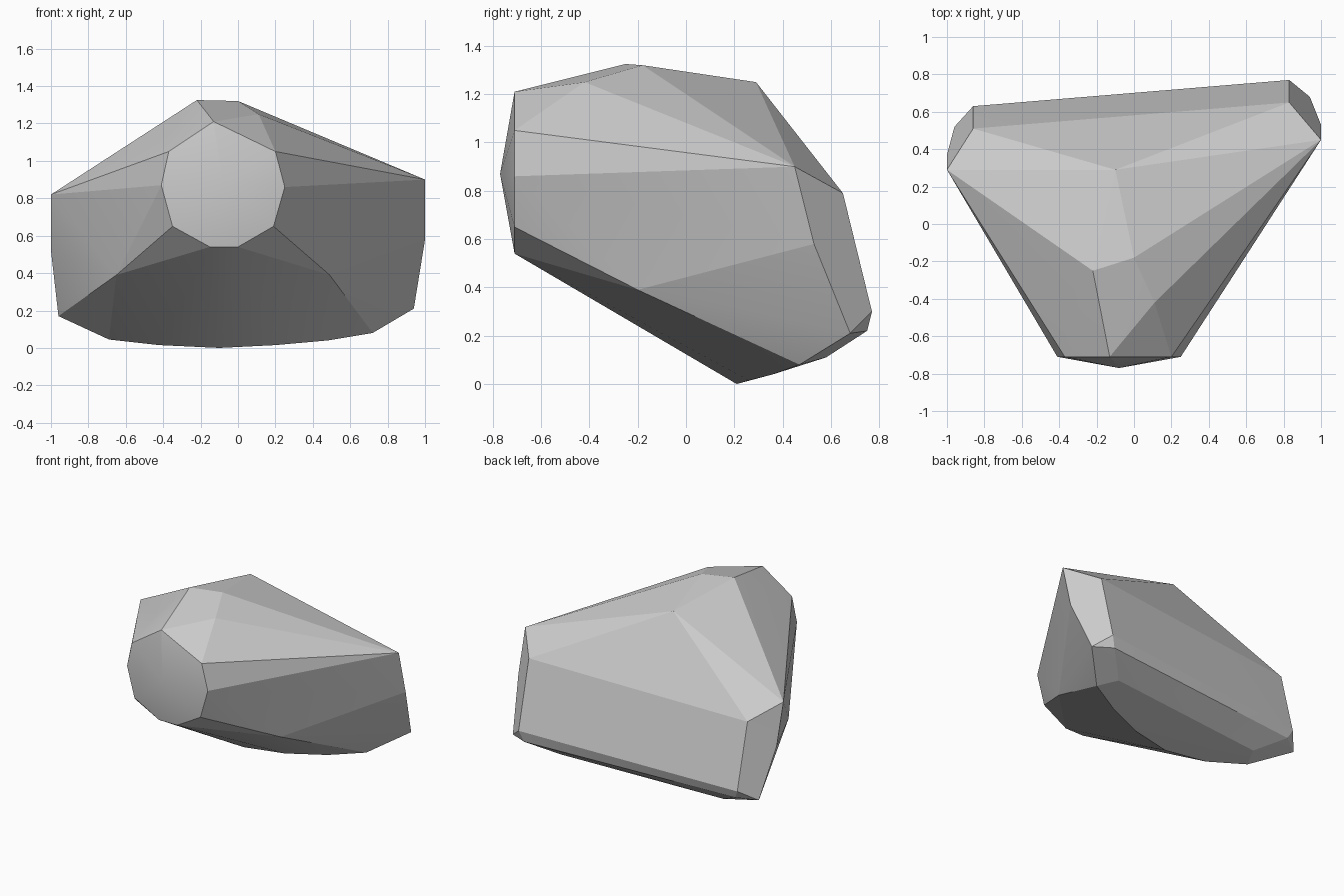
import bpy
import bmesh
import math

default_cube = bpy.data.objects.get("Cube")
if default_cube:
    bpy.data.objects.remove(default_cube, do_unlink=True)


def make_material(name, color):
    material = bpy.data.materials.new(name)
    material.use_nodes = True
    material.diffuse_color = color
    shader = next(n for n in material.node_tree.nodes if n.type == 'BSDF_PRINCIPLED')
    shader.inputs["Base Color"].default_value = color
    shader.inputs["Roughness"].default_value = 0.9
    return material


def build_boulder(name, corner_groups, material):
    """Wrap all corner groups in one convex skin with crisp facets."""
    bm = bmesh.new()
    for group in corner_groups:
        for corner in group:
            bm.verts.new(corner)
    hull = bmesh.ops.convex_hull(bm, input=bm.verts[:])
    unused = {v for v in hull["geom_interior"] if isinstance(v, bmesh.types.BMVert)}
    bmesh.ops.delete(bm, geom=list(unused), context='VERTS')
    bmesh.ops.recalc_face_normals(bm, faces=bm.faces[:])

    mesh = bpy.data.meshes.new(name)
    bm.to_mesh(mesh)
    bm.free()
    boulder = bpy.data.objects.new(name, mesh)
    bpy.context.collection.objects.link(boulder)
    mesh.materials.append(material)

    # Only nearly level neighbours blend; every other facet stays flat
    bpy.ops.object.select_all(action='DESELECT')
    bpy.context.view_layer.objects.active = boulder
    boulder.select_set(True)
    bpy.ops.object.shade_smooth_by_angle(angle=math.radians(10))
    return boulder


# Blunt front: a flat rim in x and z, with a shallow point in the middle
rim_depth = -0.71
rim_outline = [(-.13, 1.21), (.2, 1.05), (.25, .86), (.19, .65), (0, .54),
               (-.15, .54), (-.35, .65), (-.41, .87), (-.37, 1.05)]
front_rim = [(x, rim_depth, z) for x, z in rim_outline]
front_point = [(-.08, -.77, .87)]

# Crown: short ridge, shoulders beside it and the rear peak
crown = [(-.22, -.25, 1.325), (0, -.18, 1.32), (.11, -.42, 1.25),
         (-.37, -.42, 1.15), (-.1, .29, 1.25)]

# Chamfered rear corners, each a facet with a small lower bevel
left_corner = [(1, .45, .9), (1, .53, .58), (.94, .68, .21),
               (.83, .65, .79), (.83, .77, .3), (.8, .75, .22)]
right_corner = [(-1, .29, .82), (-1, .37, .52), (-.96, .52, .17),
                (-.86, .51, .72), (-.86, .63, .25), (-.83, .61, .19)]

# Curved keel under the body, its rear bevel and the lower cheeks
keel = [(.72, .47, .08), (.48, .36, .04), (.2, .26, .015), (-.1, .21, 0),
        (-.42, .25, .015), (-.69, .36, .045)]
rear_bevel = [(.62, .58, .11), (-.64, .48, .08)]
lower_cheeks = [(.49, -.2, .39), (-.65, -.27, .39)]

stone_grey = make_material("stone grey", (0.61, 0.61, 0.61, 1))
build_boulder("boulder", [front_rim, front_point, crown, left_corner, right_corner,
                          keel, rear_bevel, lower_cheeks], stone_grey)
